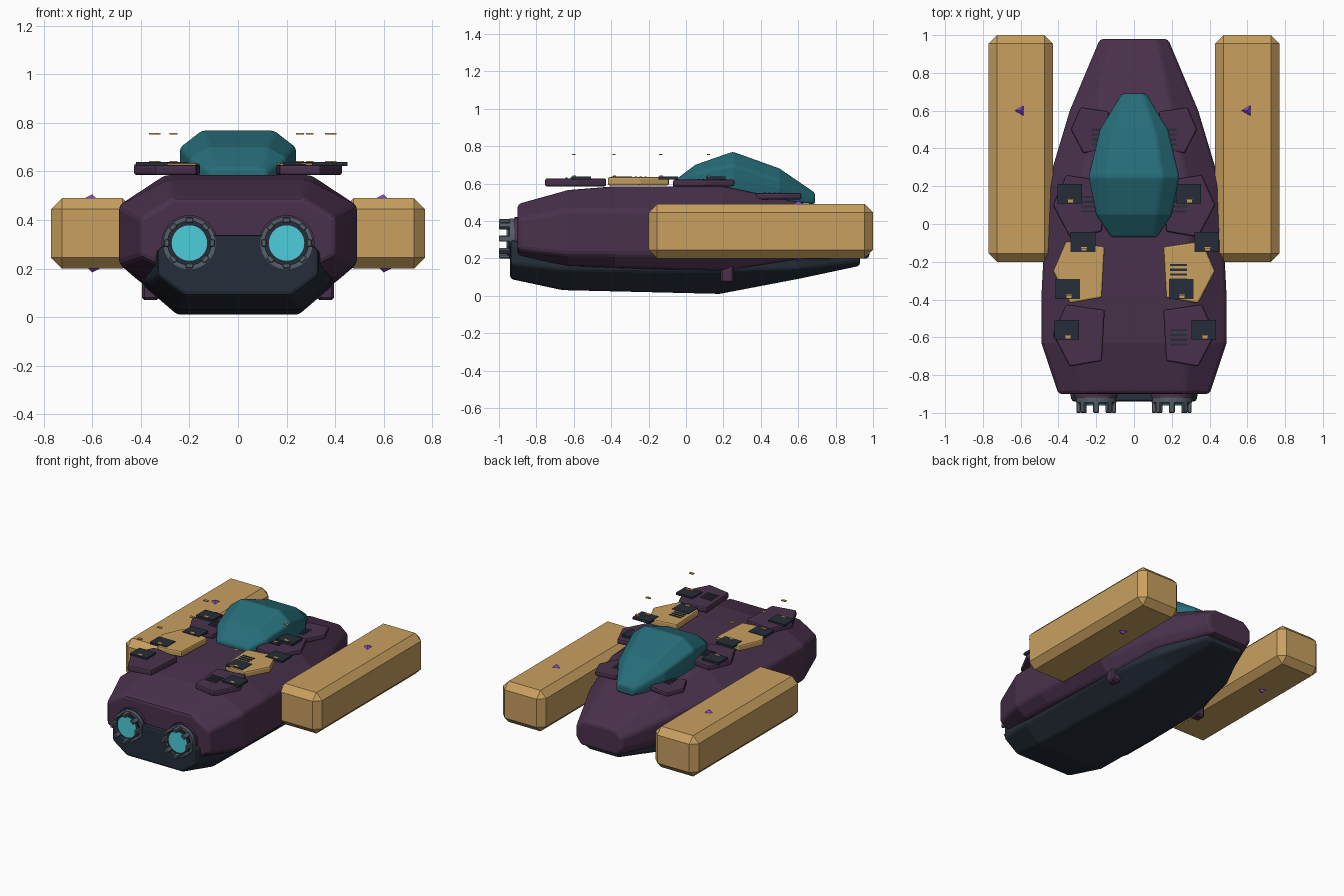
import bpy, bmesh, math
from mathutils import Matrix, Vector

old = bpy.data.objects.get("Cube")
if old:
    bpy.data.objects.remove(old, do_unlink=True)


def material(name, rgb):
    m = bpy.data.materials.new(name)
    m.use_nodes = True
    m.diffuse_color = (*rgb, 1)
    m.node_tree.nodes["Principled BSDF"].inputs["Base Color"].default_value = (*rgb, 1)
    return m


PURPLE = material("dark purple", (.067, .031, .072))
TAN = material("tan", (.58, .35, .115))
TEAL = material("teal glass", (.019, .15, .188))
DARK = material("blue black", (.018, .027, .04))
CYAN = material("glowing cyan", (.076, .61, .716))
GREY = material("engine grey", (.09, .115, .14))
VIOLET = material("violet", (.26, .06, .72))


def finish(name, bm, mat, bevel=0, segments=1):
    bmesh.ops.recalc_face_normals(bm, faces=bm.faces)
    me = bpy.data.meshes.new(name)
    bm.to_mesh(me)
    bm.free()
    me.materials.append(mat)
    ob = bpy.data.objects.new(name, me)
    bpy.context.collection.objects.link(ob)
    if bevel:
        mod = ob.modifiers.new("edge bevel", 'BEVEL')
        mod.width, mod.segments = bevel, segments
        mod.limit_method, mod.angle_limit = 'ANGLE', math.radians(20)
    return ob


def loft(name, stations, mat, bevel):
    """Octagonal rings: y, half widths (top, side, bottom), heights top to bottom."""
    bm = bmesh.new()
    rings = []
    for y, wt, w, wb, zt, zh, zl, zb in stations:
        half = [(wt, zt), (w, zh), (w, zl), (wb, zb)]
        pts = half + [(-x, z) for x, z in reversed(half)]
        rings.append([bm.verts.new((x, y, z)) for x, z in pts])
    for a, b in zip(rings, rings[1:]):
        for i in range(8):
            j = (i + 1) % 8
            bm.faces.new((a[i], a[j], b[j], b[i]))
    bm.faces.new(rings[0])
    bm.faces.new(rings[-1])
    return finish(name, bm, mat, bevel, 2)


def box(name, center, size, mat, bevel=0, turn=None):
    bm = bmesh.new()
    bmesh.ops.create_cube(bm, size=1)
    bmesh.ops.scale(bm, vec=size, verts=bm.verts)
    if turn:
        bmesh.ops.transform(bm, matrix=turn, verts=bm.verts)
    bmesh.ops.translate(bm, vec=center, verts=bm.verts)
    return finish(name, bm, mat, bevel)


def cylinder_y(name, x, z, radius, y0, y1, mat, sides=32):
    bm = bmesh.new()
    place = Matrix.Translation((x, (y0 + y1) / 2, z)) @ Matrix.Rotation(math.pi / 2, 4, 'X')
    bmesh.ops.create_cone(bm, cap_ends=True, segments=sides, radius1=radius,
                          radius2=radius, depth=abs(y1 - y0), matrix=place)
    return finish(name, bm, mat)


# Hull and keel
loft("upper_hull", [
    (-.90, .27, .40, .30, .49, .41, .25, .20),
    (-.63, .29, .49, .40, .565, .46, .22, .16),
    (-.38, .30, .49, .41, .585, .46, .22, .15),
    (.20, .28, .46, .39, .585, .44, .22, .13),
    (.60, .20, .34, .30, .50, .40, .25, .19),
    (.98, .12, .18, .14, .38, .33, .25, .20)], PURPLE, .018)
loft("lower_hull", [
    (-.94, .25, .33, .22, .34, .28, .17, .09),
    (-.66, .28, .38, .26, .30, .22, .14, .03),
    (.18, .28, .39, .25, .30, .20, .13, .01),
    (.60, .22, .30, .17, .30, .21, .14, .09),
    (.93, .10, .15, .11, .26, .21, .18, .16)], DARK, .015)

# Canopy
loft("canopy", [
    (-.07, .10, .12, .12, .61, .60, .59, .57),
    (.05, .12, .20, .20, .70, .655, .60, .57),
    (.25, .15, .24, .24, .77, .70, .63, .56),
    (.50, .11, .18, .17, .68, .62, .57, .50),
    (.69, .05, .065, .06, .55, .53, .51, .49)], TEAL, .012)

# Armour plate outline around its own middle
OUTLINE = [(-.14, .13), (.065, .16), (.135, 0), (.045, -.17), (-.125, -.14)]


def plate(name, side, x, y, z, height, scale, mat):
    bm = bmesh.new()
    low = [bm.verts.new((side * (x + px * scale), y + py * scale, z)) for px, py in OUTLINE]
    base = bm.faces.new(low)
    up = bmesh.ops.extrude_face_region(bm, geom=[base])["geom"]
    bmesh.ops.translate(bm, vec=(0, 0, height),
                        verts=[v for v in up if isinstance(v, bmesh.types.BMVert)])
    finish(name, bm, mat, .01, 2)


def vents(name, x, y, z):
    for i in range(4):
        box(f"{name}_{i}", (x, y + (i - 1.5) * .026, z), (.09, .011, .008), DARK)


for side, word in ((1, "left"), (-1, "right")):
    plate(word + "_rear_plate", side, .295, -.585, .585, .042, 1, PURPLE)
    plate(word + "_middle_plate", side, .295, -.25, .59, .044, 1, TAN)
    plate(word + "_front_plate", side, .295, .10, .585, .036, 1, PURPLE)
    plate(word + "_nose_plate", side, .235, .50, .515, .034, .74, PURPLE)
    vents(word + "_front_vent", side * .235, .105, .621)
    vents(word + "_nose_vent", side * .18, .46, .549)

    # Side pods with violet markers above and below
    box(word + "_pod", (side * .60, .40, .345), (.34, 1.2, .29), TAN, .045)
    for tip, z in (("top", .497), ("bottom", .193)):
        bm = bmesh.new()
        flip = 0 if tip == "top" else math.pi
        place = (Matrix.Translation((side * .6, .6, z)) @ Matrix.Rotation(flip, 4, 'Y')
                 @ Matrix.Rotation(math.pi / 2, 4, 'Z'))
        bmesh.ops.create_cone(bm, cap_ends=True, segments=3, radius1=.035,
                              radius2=0, depth=.018, matrix=place)
        if max(v.co.y for v in bm.verts) < .63:
            bmesh.ops.rotate(bm, cent=(side * .6, .6, z), verts=bm.verts,
                             matrix=Matrix.Rotation(math.pi, 3, 'Z'))
        finish(f"{word}_pod_marker_{tip}", bm, VIOLET)

    # Keel lug
    box(word + "_keel_lug", (side * .36, .22, .125), (.07, .07, .11), PURPLE, .01)

    # Engine: housing, ring, glowing disc and eight lugs
    ex, ez = side * .2, .305
    cylinder_y(word + "_engine_housing", ex, ez, .115, -.86, -.918, PURPLE)
    cylinder_y(word + "_engine_ring", ex, ez, .108, -.90, -.945, GREY)
    cylinder_y(word + "_engine_throat", ex, ez, .092, -.90, -.955, DARK)
    cylinder_y(word + "_engine_glow", ex, ez, .073, -.90, -.96, CYAN)
    for i in range(8):
        a = i * math.pi / 4
        spot = Vector((ex + .094 * math.cos(a), -.965, ez + .094 * math.sin(a)))
        box(f"{word}_engine_lug_{i}", spot, (.022, .07, .032), GREY, .004,
            Matrix.Rotation(-a, 4, 'Y'))

# Vents found only on the left plates
vents("left_middle_vent", .235, -.255, .634)
vents("left_rear_vent", .235, -.60, .627)

# Equipment boxes with small tags, and the chips hovering over them
BOXES = [(-.34, .16), (-.27, -.095), (-.35, -.345), (-.355, -.56),
         (.29, .16), (.385, -.095), (.25, -.345), (.37, -.56)]
for i, (x, y) in enumerate(BOXES):
    box(f"equipment_box_{i}", (x, y, .63), (.13, .105, .016), DARK)
    box(f"equipment_tag_{i}", (x + .005, y - .037, .639), (.032, .018, .006), TAN)
    box(f"hovering_chip_{i}", (x + .005, y - .04, .755), (.032, .018, .006), TAN)
